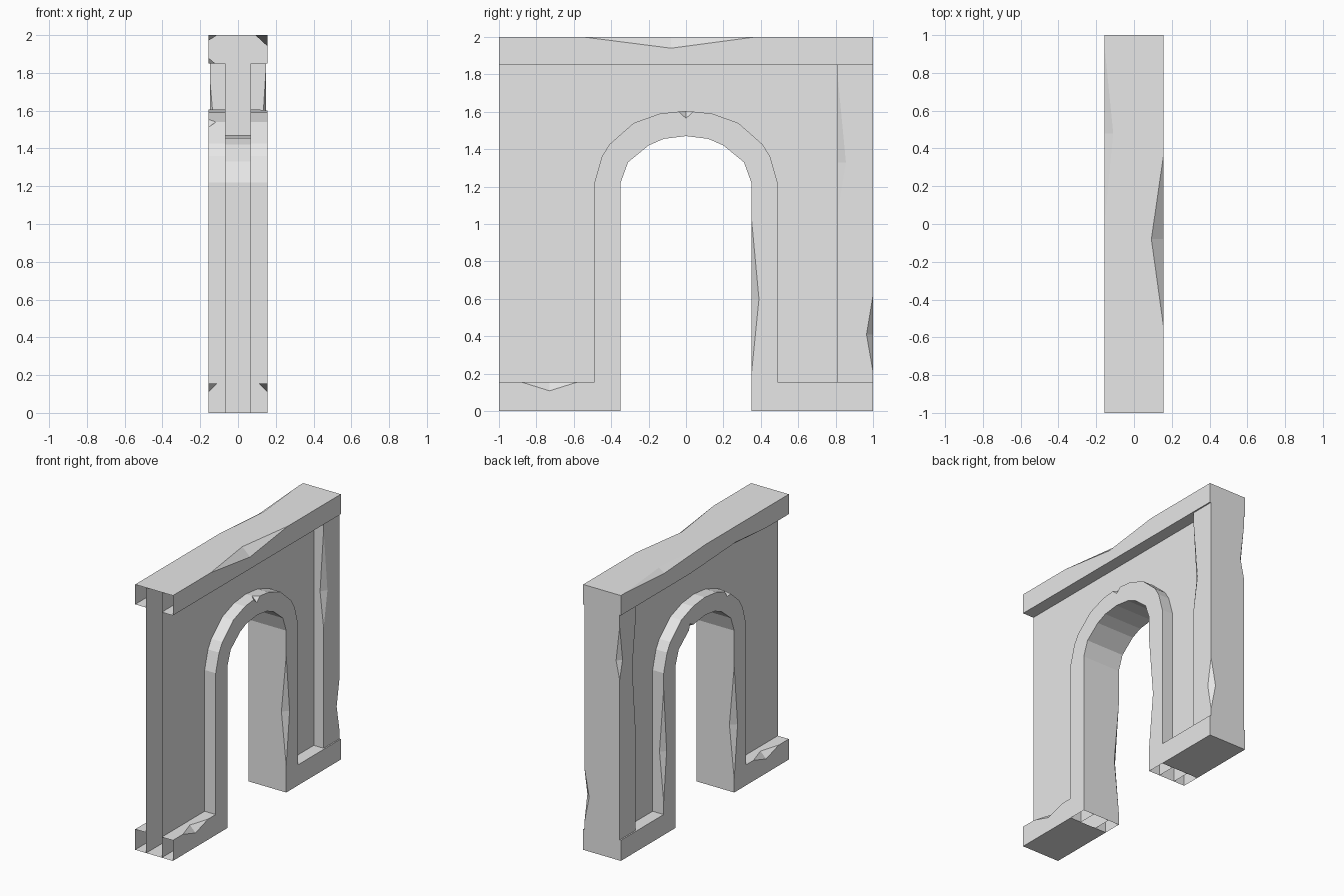
import bpy
import bmesh
from mathutils import Vector

cube = bpy.data.objects.get("Cube")
if cube:
    bpy.data.objects.remove(cube, do_unlink=True)

CORE, FACE, PILLAR = 0.065, 0.157, 0.147   # half thicknesses
BASE, CAP, TOP = 0.155, 1.85, 2.0          # heights
INNER, OUTER = 0.35, 0.49                  # half widths of the arch band

stone = bpy.data.materials.new("grey stone")
stone.use_nodes = True
stone.diffuse_color = (0.8, 0.8, 0.8, 1)
stone.node_tree.nodes["Principled BSDF"].inputs["Base Color"].default_value = (0.8, 0.8, 0.8, 1)


def add_object(name, bm):
    bmesh.ops.recalc_face_normals(bm, faces=bm.faces)
    mesh = bpy.data.meshes.new(name)
    bm.to_mesh(mesh)
    bm.free()
    mesh.materials.append(stone)
    obj = bpy.data.objects.new(name, mesh)
    bpy.context.scene.collection.objects.link(obj)
    return obj


def prism(name, outline, x0, x1):
    """Extrude a (y, z) outline along x."""
    bm = bmesh.new()
    face = bm.faces.new([bm.verts.new((x0, y, z)) for y, z in outline])
    new = bmesh.ops.extrude_face_region(bm, geom=[face])["geom"]
    bmesh.ops.translate(bm, vec=(x1 - x0, 0, 0),
                        verts=[g for g in new if isinstance(g, bmesh.types.BMVert)])
    return add_object(name, bm)


def rect(y0, y1, z0, z1):
    return [(y0, z0), (y1, z0), (y1, z1), (y0, z1)]


def chip(obj, a, b, peak, d1, d2):
    """Knock a wedge off the edge a-b; d1 and d2 run inward on its two faces."""
    a, b, peak, d1, d2 = map(Vector, (a, b, peak, d1, d2))
    p1, p2 = peak + d1, peak + d2
    spread = (p1 - p2) * 0.3
    bm = bmesh.new()
    for p in (a, b, p1 + spread, p2 - spread, peak - d1 - d2):
        bm.verts.new(p)
    bmesh.ops.convex_hull(bm, input=bm.verts)
    cutter = add_object("chip_cutter", bm)
    cutter.hide_render = True
    mod = obj.modifiers.new("chip", "BOOLEAN")
    mod.operation, mod.solver, mod.object = "DIFFERENCE", "EXACT", cutter
    graph = bpy.context.evaluated_depsgraph_get()
    graph.update()
    mesh = bpy.data.meshes.new_from_object(obj.evaluated_get(graph))
    obj.modifiers.clear()
    obj.data = mesh
    bpy.data.objects.remove(cutter, do_unlink=True)


def open_faces(obj, rule):
    """Remove the faces whose every vertex meets the rule."""
    bm = bmesh.new()
    bm.from_mesh(obj.data)
    doomed = [f for f in bm.faces if rule(f)]
    bmesh.ops.delete(bm, geom=doomed, context="FACES")
    bm.to_mesh(obj.data)
    bm.free()


def flat(f, axis, value):
    return all(abs(v.co[axis] - value) < 1e-4 for v in f.verts)


def under_band(f):
    return flat(f, 2, 0) and INNER < abs(f.calc_center_median().y) < OUTER


def mirrored(half):
    """Complete a half arch, listed from foot to crown."""
    return [(-y, z) for y, z in half] + [(y, z) for y, z in reversed(half[:-1])]


inner_arch = mirrored([(INNER, 0), (INNER, 1.22), (0.31, 1.33), (0.2, 1.42),
                       (0.12, 1.455), (0, 1.47)])
outer_arch = mirrored([(OUTER, 0), (OUTER, 1.22), (0.45, 1.36), (0.41, 1.425),
                       (0.28, 1.54), (0.14, 1.59), (0, 1.605)])

# Thin wall with the doorway, open at its front end and under the arch band
outline = ([(-1, 0), (-OUTER, 0)] + inner_arch
           + [(OUTER, 0), (1, 0), (1, TOP), (-1, TOP)])
core = prism("wall", outline, -CORE, CORE)
open_faces(core, lambda f: flat(f, 1, -1) or under_band(f))

# Raised parts on both sides of the wall
for s, side in ((1, "left"), (-1, "right")):
    x, xp = s * FACE, s * PILLAR
    cap = prism("cap_" + side, rect(-1, 1, CAP, TOP), s * CORE, x)
    front_base = prism("front_base_" + side, rect(-1, -OUTER, 0, BASE), s * CORE, x)
    back_base = prism("back_base_" + side, rect(OUTER, 1, 0, BASE), s * CORE, x)
    pillar = prism("pillar_" + side, rect(0.81, 1, BASE, CAP), s * CORE, xp)
    band = prism("arch_band_" + side, outer_arch + inner_arch[::-1], s * CORE, x)

    # Worn edge of the front base
    chip(front_base, (x, -0.88, BASE), (x, -0.58, BASE), (x, -0.73, BASE),
         (-s * 0.047, 0, 0), (0, 0, -0.047))

    if s > 0:
        chip(cap, (x, -0.55, TOP), (x, 0.37, TOP), (x, -0.08, TOP),
             (-0.065, 0, 0), (0, 0, -0.06))
        chip(pillar, (xp, 0.81, 1.06), (xp, 0.81, 1.8), (xp, 0.81, 1.33),
             (0, 0.045, 0), (-0.03, 0, 0))
        chip(pillar, (xp, 1, 0.21), (xp, 1, 0.62), (xp, 1, 0.41),
             (0, -0.035, 0), (-0.04, 0, 0))
        chip(band, (x, INNER, 0.2), (x, INNER, 1.03), (x, INNER, 0.6),
             (0, 0.04, 0), (-0.04, 0, 0))
        chip(band, (x, -0.04, 1.601), (x, 0.04, 1.601), (x, 0, 1.605),
             (0, 0, -0.04), (-0.04, 0, 0))
    else:
        chip(cap, (x, 0, TOP), (x, 0.95, TOP), (x, 0.48, TOP),
             (0.047, 0, 0), (0, 0, -0.03))
        chip(cap, (x, -0.73, CAP), (x, 0.17, CAP), (x, -0.37, CAP),
             (0.037, 0, 0), (0, 0, 0.03))
        chip(pillar, (xp, 0.81, 0.9), (xp, 0.81, 1.74), (xp, 0.81, 1.4),
             (0, 0.04, 0), (0.03, 0, 0))
        chip(pillar, (xp, 1, 1.36), (xp, 1, 1.76), (xp, 1, 1.5),
             (0, -0.035, 0), (0.03, 0, 0))
        chip(band, (x, -INNER, 0.1), (x, -INNER, 0.95), (x, -INNER, 0.5),
             (0, -0.04, 0), (0.04, 0, 0))
        chip(band, (x, OUTER, 0.25), (x, OUTER, 1.1), (x, OUTER, 0.62),
             (0, -0.035, 0), (0.035, 0, 0))
        chip(band, (x, -0.31, 1.513), (x, -0.24, 1.554), (x, -0.28, 1.54),
             (0, 0.015, -0.03), (0.04, 0, 0))
        chip(band, (x, 0.13, 1.451), (x, 0.19, 1.425), (x, 0.16, 1.438),
             (0, 0.015, 0.035), (0.04, 0, 0))

    # Leave the front ends, the band feet and the wall side open
    for part in (cap, front_base, back_base, pillar, band):
        open_faces(part, lambda f: flat(f, 0, s * CORE) or flat(f, 1, -1)
                   or under_band(f))
